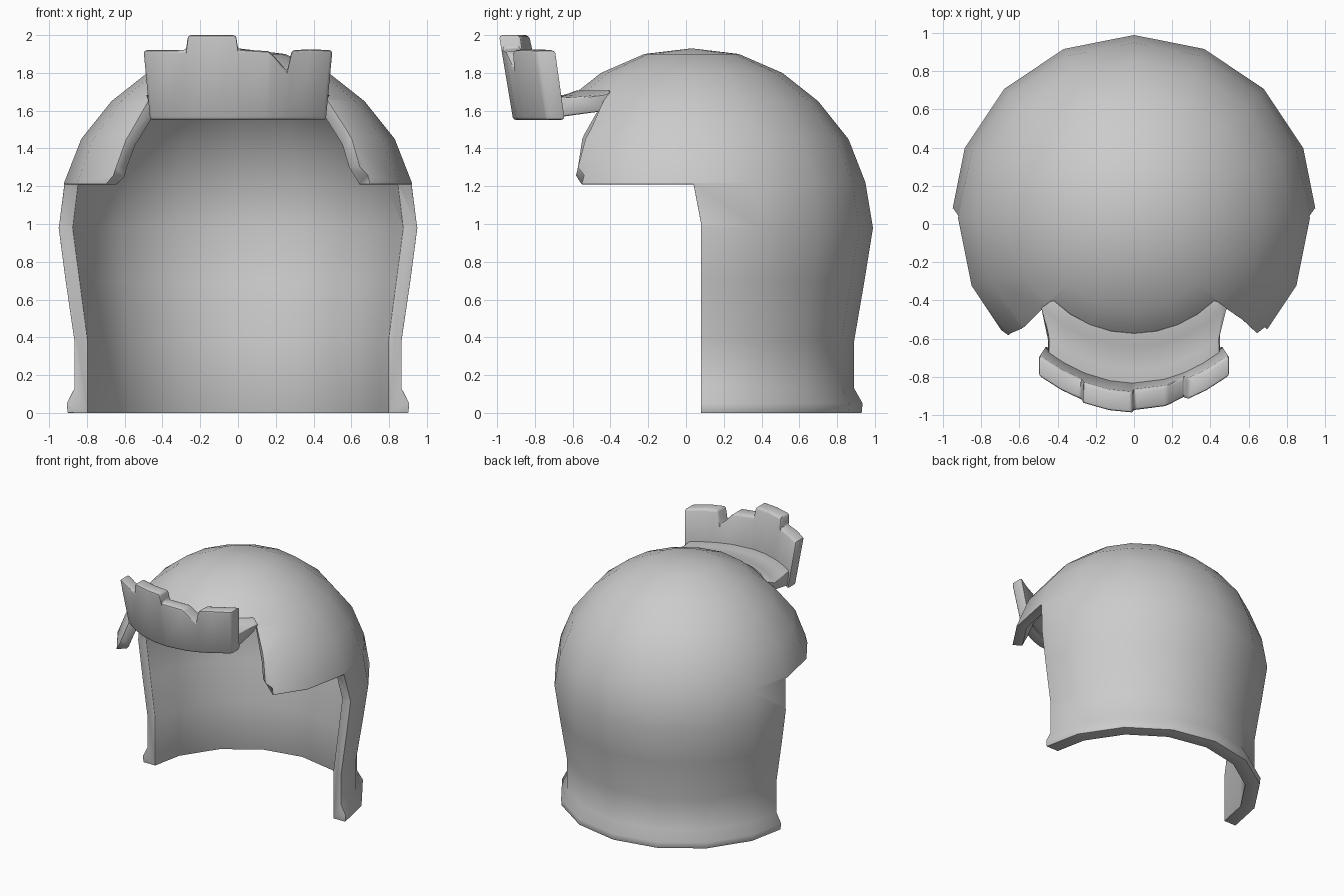
import bpy, bmesh
from math import sin, cos, pi, radians

if "Cube" in bpy.data.objects:
    bpy.data.objects.remove(bpy.data.objects["Cube"])


def make(name, verts, faces):
    me = bpy.data.meshes.new(name)
    bm = bmesh.new()
    vs = [bm.verts.new(v) for v in verts]
    for f in faces:
        bm.faces.new([vs[i] for i in f])
    bmesh.ops.recalc_face_normals(bm, faces=bm.faces)
    bm.to_mesh(me)
    bm.free()
    ob = bpy.data.objects.new(name, me)
    bpy.context.collection.objects.link(ob)
    return ob


def loft(name, sections):
    """Join equal-length closed sections and cap both ends."""
    n, m = len(sections[0]), len(sections)
    verts = [p for s in sections for p in s]
    faces = [(i * n + j, i * n + (j + 1) % n, (i + 1) * n + (j + 1) % n, (i + 1) * n + j)
             for i in range(m - 1) for j in range(n)]
    faces += [tuple(range(n)), tuple(range((m - 1) * n, m * n))]
    return make(name, verts, faces)


def finish(ob, width, cutters=(), limit=45):
    """Cut, round the rims, then shade smooth with sharp creases."""
    for c in cutters:
        c.hide_render = True
        m = ob.modifiers.new("cut", 'BOOLEAN')
        m.object, m.operation, m.solver = c, 'DIFFERENCE', 'EXACT'
    b = ob.modifiers.new("rim", 'BEVEL')
    b.width, b.segments, b.limit_method, b.angle_limit = width, 2, 'ANGLE', radians(limit)
    bpy.ops.object.select_all(action='DESELECT')
    ob.select_set(True)
    bpy.context.view_layer.objects.active = ob
    for m in list(ob.modifiers):
        bpy.ops.object.modifier_apply(modifier=m.name)
    bpy.ops.object.shade_smooth_by_angle(angle=radians(40))
    for c in cutters:
        bpy.data.objects.remove(c)


# Helmet shell: revolved closed wall profile (radius, height, y centre)
N = 16
outer = [(.915, 0, .015), (.92, .05, .015), (.88, .13, .01), (.88, .38, .01), (.925, .70, .02),
         (.96, .98, .03), (.92, 1.22, .03), (.83, 1.45, .03), (.67, 1.65, .03),
         (.48, 1.80, .03), (.25, 1.90, .03)]
inner = [(.18, 1.84, .03), (.44, 1.74, .03), (.61, 1.60, .03), (.76, 1.42, .03), (.85, 1.20, .03),
         (.885, .98, .03), (.85, .70, .02), (.81, .38, .01), (.81, 0, .01)]
verts, faces = [], []
rings = outer + inner
for r, z, cy in rings:
    verts += [(r * cos(2 * pi * k / N), cy + r * sin(2 * pi * k / N), z) for k in range(N)]
K = len(rings)
top_out, top_in = K * N, K * N + 1
verts += [(0, .03, 1.93), (0, .03, 1.86)]
for k in range(N):
    k2 = (k + 1) % N
    for i in range(K):
        j = (i + 1) % K
        if i == len(outer) - 1:
            faces += [(i * N + k, i * N + k2, top_out), (j * N + k, j * N + k2, top_in)]
        else:
            faces.append((i * N + k, i * N + k2, j * N + k2, j * N + k))
shell = make("helmet_shell", verts, faces)

# Cutter for the open lower front
side = [(.08, -.1), (.08, 1.0), (.04, 1.21), (-1.3, 1.21), (-1.3, -.1)]
low_cut = loft("lower_cutter", [[(x, y, z) for y, z in side] for x in (-1.2, 1.2)])
# Radial wedge cutter for the face opening between the cheek pieces
wedge = loft("face_cutter", [[(0, .03, z), (-1.2 * k, -1.17, z), (1.2 * k, -1.17, z)]
                             for z, k in ((1.0, 1.75), (1.21, 1.2), (1.30, 1.07), (1.665, 1.01))])
finish(shell, .02, [low_cut, wedge])

# Brow plate: curved, leaning forward, with a broken battlement top (x, top height)
tops = [(-.50, 1.92), (-.38, 1.92), (-.275, 1.92), (-.265, 2.0), (-.13, 2.0), (-.01, 2.0), (0, 1.925),
        (.16, 1.915), (.185, 1.895), (.26, 1.81), (.285, 1.92), (.38, 1.925), (.50, 1.92)]
cols = []
for x, zt in tops:
    sweep = .72 * x * x
    lean = .07 * (1.97 - zt) / .42
    cols.append([(x * .93, -.915 + sweep, 1.55), (x, -.985 + lean + sweep, zt),
                 (x, -.875 + lean + sweep, zt), (x * .93, -.815 + sweep, 1.55)])
finish(loft("brow_plate", cols), .016, limit=50)

# Forehead bridge linking the dome to the brow plate
secs = []
for i in range(9):
    t = i / 4 - 1
    a = t * pi / 4
    s, c = sin(a), cos(a)
    xp = .45 * t
    yp = -.85 + .72 * xp * xp
    ym = (.03 - .67 * c) * .4 + yp * .6
    secs.append([(.60 * s, .03 - .60 * c, 1.71), (.67 * s, .03 - .67 * c, 1.685),
                 (xp, ym, 1.67), (xp, yp, 1.68),
                 (xp, yp, 1.56), (xp, ym, 1.575), (.62 * s, .03 - .62 * c, 1.60)])
finish(loft("forehead_bridge", secs), .012, limit=50)
